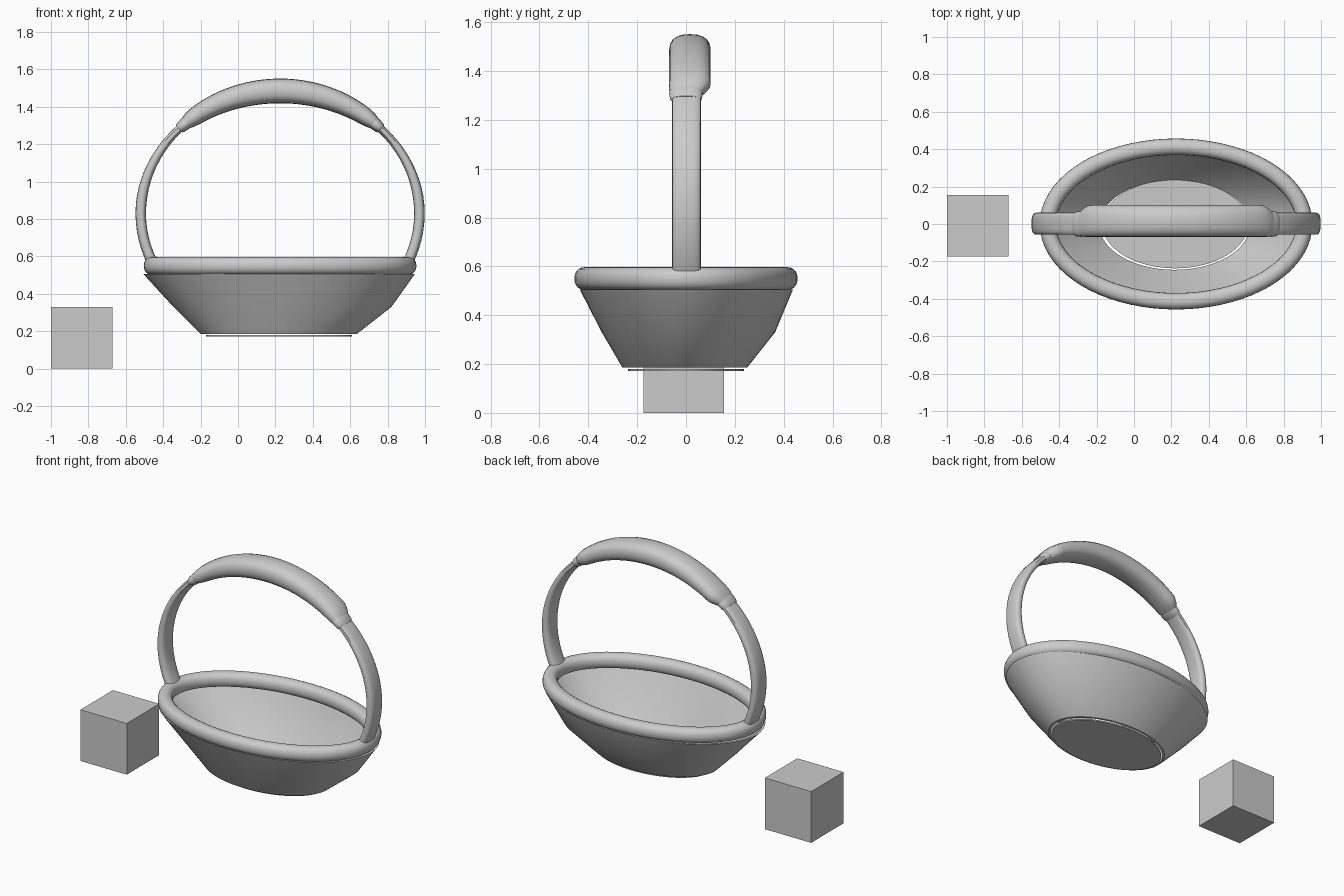
import bpy, math
from math import sin, cos, pi
from mathutils import Vector

if "Cube" in bpy.data.objects:
    bpy.data.objects.remove(bpy.data.objects["Cube"])

CX = 0.225  # basket centre


def finish(name, verts, faces, angle=35):
    me = bpy.data.meshes.new(name)
    me.from_pydata(verts, [], faces)
    ob = bpy.data.objects.new(name, me)
    bpy.context.collection.objects.link(ob)
    bpy.ops.object.select_all(action='DESELECT')
    ob.select_set(True)
    bpy.context.view_layer.objects.active = ob
    bpy.ops.object.mode_set(mode='EDIT')
    bpy.ops.mesh.select_all(action='SELECT')
    bpy.ops.mesh.normals_make_consistent(inside=False)
    bpy.ops.object.mode_set(mode='OBJECT')
    bpy.ops.object.shade_smooth_by_angle(angle=math.radians(angle))
    return ob


def loft(name, rings, closed=False, caps=False, angle=35):
    n, m = len(rings[0]), len(rings)
    verts = [v for r in rings for v in r]
    faces = []
    for i in range(m if closed else m - 1):
        j = (i + 1) % m
        for k in range(n):
            l = (k + 1) % n
            faces.append((i * n + k, i * n + l, j * n + l, j * n + k))
    if caps:
        faces += [tuple(range(n)), tuple(range((m - 1) * n, m * n))]
    return finish(name, verts, faces, angle)


def section(c, u, v, a, b, p=1.0, n=20):
    # rounded cross-section around c; p < 1 makes it boxier
    def f(x):
        return math.copysign(abs(x) ** p, x)
    return [c + u * (a * f(cos(2 * pi * k / n))) + v * (b * f(sin(2 * pi * k / n)))
            for k in range(n)]


def ellipse(x0, x1, y0, y1, z, n=64):
    return [Vector(((x0 + x1) / 2 + (x1 - x0) / 2 * cos(2 * pi * k / n),
                    (y0 + y1) / 2 + (y1 - y0) / 2 * sin(2 * pi * k / n), z))
            for k in range(n)]


# cube beside the basket
bpy.ops.mesh.primitive_cube_add(size=0.33, location=(-0.835, -0.01, 0.165))
bpy.context.object.name = "cube"

# basket wall: up the outside, down the inside
outer = [(-0.20, 0.635, -0.26, 0.25, 0.185), (-0.345, 0.82, -0.345, 0.365, 0.33),
         (-0.505, 0.945, -0.435, 0.438, 0.505)]
t = 0.015
inner = [(a + t, b - t, c + t, d - t, z) for a, b, c, d, z in reversed(outer)]
loft("basket_wall", [ellipse(*e) for e in outer + inner], closed=True)

# base disc
loft("basket_base", [ellipse(-0.17, 0.61, -0.237, 0.237, z) for z in (0.171, 0.179)],
     caps=True)

# rim tube
rings = []
for k in range(72):
    a = 2 * pi * k / 72
    out = Vector((cos(a) / 0.685, sin(a) / 0.413, 0)).normalized()
    c = Vector((CX + 0.685 * cos(a), 0.413 * sin(a), 0.55))
    rings.append(section(c, out, Vector((0, 0, 1)), 0.044, 0.047, 0.9))
loft("basket_rim", rings, closed=True)


# handle pieces follow one elliptical arch, angle in degrees from +x
def arch(name, stations, power):
    rings = []
    for deg, thick, wide, y in stations:
        a = math.radians(deg)
        out = Vector((cos(a) / 0.745, 0, sin(a) / 0.655)).normalized()
        c = Vector((CX + 0.745 * cos(a), y, 0.83 + 0.655 * sin(a)))
        rings.append(section(c, out, Vector((0, 1, 0)), thick, wide, power))
    return loft(name, rings, caps=True)


for side in ("right", "left"):
    def place(st):
        return st if side == "right" else [(180 - d, *r) for d, *r in st]
    # flat side band, thinning toward the grip
    band = [(-24 + 72 * i / 18, 0.028 - 0.008 * max(0, (i - 8) / 10), 0.059, 0.002)
            for i in range(19)]
    arch("handle_band_" + side, place(band), 0.7)
    # collar between band and grip
    arch("handle_collar_" + side,
         place([(43.5, 0.024, 0.058, 0), (44.5, 0.030, 0.066, 0), (47, 0.034, 0.069, 0),
                (50, 0.036, 0.062, 0.003)]), 0.85)

# thick grip
grip = []
for i in range(33):
    s = -1 + 2 * i / 32
    end = max(0.0, 1 - abs(s)) * 16
    round_end = min(1, 0.72 + 0.28 * math.sqrt(min(1, end / 2)))
    thick = (0.042 + 0.024 * (1 - s * s)) * round_end
    grip.append((90 - 43.5 * s, thick, 0.085 * round_end, 0.016 * min(1, end / 2)))
arch("handle_grip", grip, 0.82)
